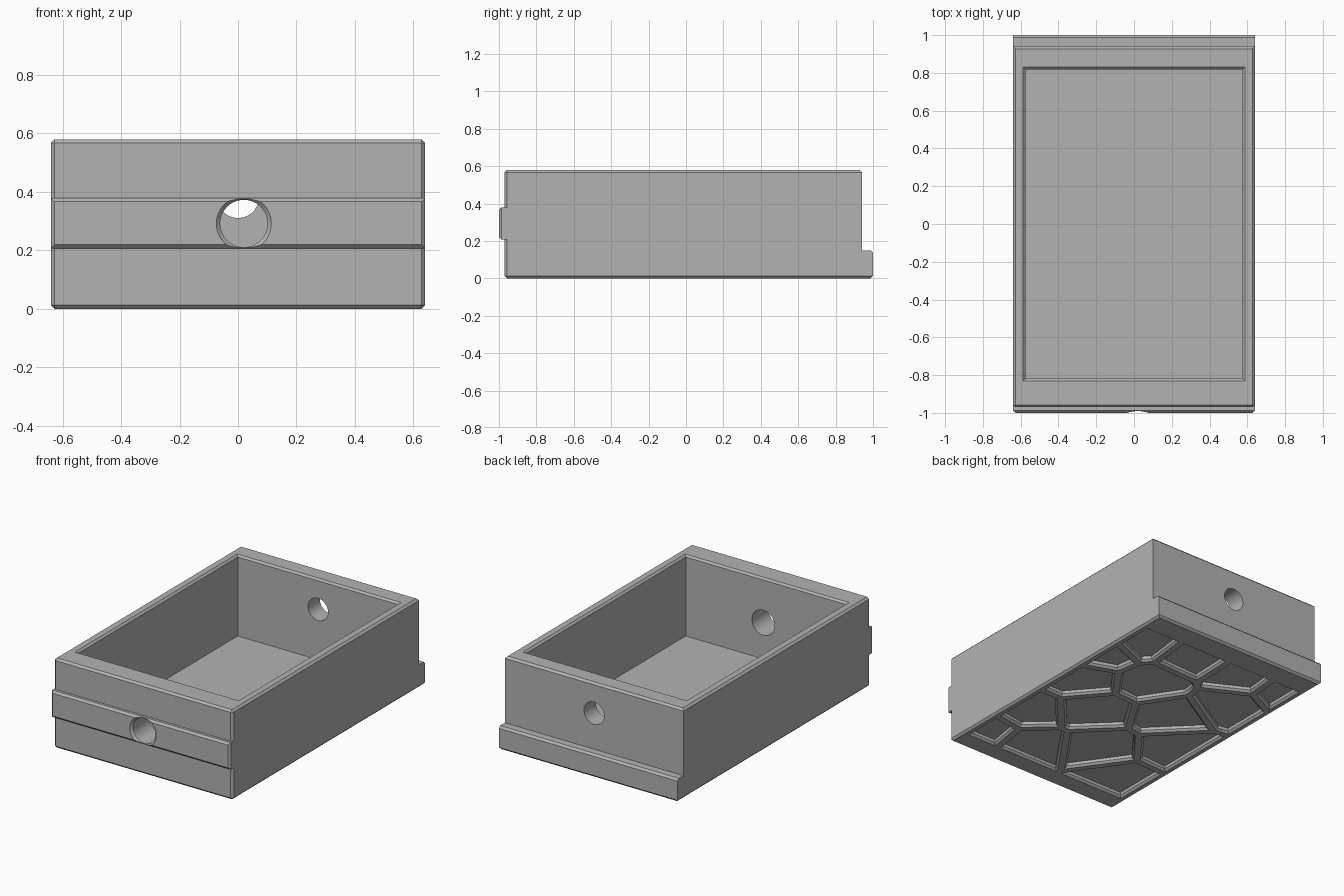
import bpy, bmesh, math
from mathutils import Vector

if "Cube" in bpy.data.objects:
    bpy.data.objects.remove(bpy.data.objects["Cube"], do_unlink=True)

grey = bpy.data.materials.new("plain grey")
grey.use_nodes = True
colour = (0.45, 0.45, 0.45, 1)
grey.diffuse_color = colour
grey.node_tree.nodes["Principled BSDF"].inputs["Base Color"].default_value = colour


def make_object(name, bm):
    bmesh.ops.recalc_face_normals(bm, faces=bm.faces)
    mesh = bpy.data.meshes.new(name)
    bm.to_mesh(mesh)
    bm.free()
    mesh.materials.append(grey)
    obj = bpy.data.objects.new(name, mesh)
    bpy.context.collection.objects.link(obj)
    return obj


def chamfered_box(name, low, high, rule, size=0.013):
    """Box from low to high; rule picks chamfered edges by their side signs."""
    bm = bmesh.new()
    bmesh.ops.create_cube(bm, size=2)
    edges = [e for e in bm.edges
             if rule(*[round(c) for c in (e.verts[0].co + e.verts[1].co) / 2])]
    low, high = Vector(low), Vector(high)
    for v in bm.verts:
        v.co = (low + high) / 2 + v.co * (high - low) / 2
    bmesh.ops.bevel(bm, geom=edges, offset=size, segments=1, affect='EDGES')
    return make_object(name, bm)


def combine(target, tool, operation):
    mod = target.modifiers.new(operation, 'BOOLEAN')
    mod.operation, mod.solver, mod.object = operation, 'EXACT', tool
    bpy.context.view_layer.objects.active = target
    bpy.ops.object.modifier_apply(modifier=mod.name)
    bpy.data.objects.remove(tool, do_unlink=True)


def add_hull(bm, points):
    """Add the convex solid around the points."""
    verts = [bm.verts.new(p) for p in points]
    result = bmesh.ops.convex_hull(bm, input=verts)
    spare = {g for g in result["geom_interior"] + result["geom_unused"]
             if isinstance(g, bmesh.types.BMVert)}
    bmesh.ops.delete(bm, geom=list(spare), context='VERTS')


def clip(poly, normal, limit):
    """Keep the part of a convex polygon where normal . p <= limit."""
    out = []
    for a, b in zip(poly, poly[1:] + poly[:1]):
        da, db = normal.dot(a) - limit, normal.dot(b) - limit
        if da <= 0:
            out.append(a)
        if da * db < 0:
            out.append(a.lerp(b, da / (da - db)))
    return out


def rectangle(hx, hy):
    return [Vector(p) for p in ((-hx, -hy), (hx, -hy), (hx, hy), (-hx, hy))]


def layer(poly, z):
    return [(p.x, p.y, z) for p in poly]


def ring(x, y, z, radius, sides=48):
    return [(x + radius * math.cos(math.tau * i / sides), y,
             z + radius * math.sin(math.tau * i / sides)) for i in range(sides)]


# Box body, rear ledge and raised front band
tray = chamfered_box("tray", (-0.64, -0.97, 0), (0.64, 0.94, 0.58),
                     lambda x, y, z: z != 0 or y < 0)
ledge = chamfered_box("rear_ledge", (-0.64, 0.9, 0), (0.64, 1, 0.15),
                      lambda x, y, z: (y > 0 and z != 0) or (x != 0 and z < 0))
band = chamfered_box("front_band", (-0.64, -1, 0.207), (0.64, -0.9, 0.38),
                     lambda x, y, z: y < 0)
combine(tray, ledge, 'UNION')
combine(tray, band, 'UNION')

# Inner cavity and its chamfered mouth
straight, flare = bmesh.new(), bmesh.new()
inner = rectangle(0.575, 0.819)
add_hull(straight, layer(inner, 0.057) + layer(inner, 0.7))
add_hull(flare, layer(inner, 0.568) + layer(rectangle(0.599, 0.843), 0.592))

# Irregular cell pockets in the underside, separated by ribs
seeds = [Vector(s) for s in (
    (0.6, 0.42), (0.49, 0.69), (0.14, 0.73), (-0.23, 0.74), (-0.56, 0.77),
    (0.16, 0.35), (-0.39, 0.43), (0.49, 0.11), (0.2, -0.14), (-0.2, 0.11),
    (0.5, -0.4), (0.55, -0.75), (0.23, -0.7), (-0.11, -0.46), (-0.48, -0.17),
    (-0.45, -0.7))]


def cell(seed, gap):
    poly = rectangle(0.62 - gap, 0.86 - gap)
    for other in seeds:
        if other != seed and poly:
            n = (other - seed).normalized()
            poly = clip(poly, n, n.dot((seed + other) / 2) - gap)
    return poly


for seed in seeds:
    core, mouth = cell(seed, 0.033), cell(seed, 0.007)
    if len(core) > 2:
        add_hull(straight, layer(core, -0.02) + layer(core, 0.032))
        add_hull(flare, layer(core, 0.013) + layer(mouth, -0.013))

# Round holes through the front and rear walls, front one countersunk
holes = bmesh.new()
add_hull(holes, ring(0.02, -1.1, 0.292, 0.081) + ring(0.02, -0.7, 0.292, 0.081))
add_hull(holes, ring(0, 0.7, 0.383, 0.072) + ring(0, 1.1, 0.383, 0.072))
add_hull(flare, ring(0.02, -1.02, 0.292, 0.114) + ring(0.02, -0.987, 0.292, 0.081))

for name, bm in (("pocket_cutter", straight), ("hole_cutter", holes),
                 ("chamfer_cutter", flare)):
    bmesh.ops.dissolve_limit(bm, angle_limit=0.01, verts=bm.verts, edges=bm.edges)
    cutter = make_object(name, bm)
    cutter.hide_render = True
    combine(tray, cutter, 'DIFFERENCE')

# Smooth hole walls, crisp chamfers
bpy.ops.object.select_all(action='DESELECT')
tray.select_set(True)
bpy.context.view_layer.objects.active = tray
bpy.ops.object.shade_smooth_by_angle(angle=math.radians(30))
